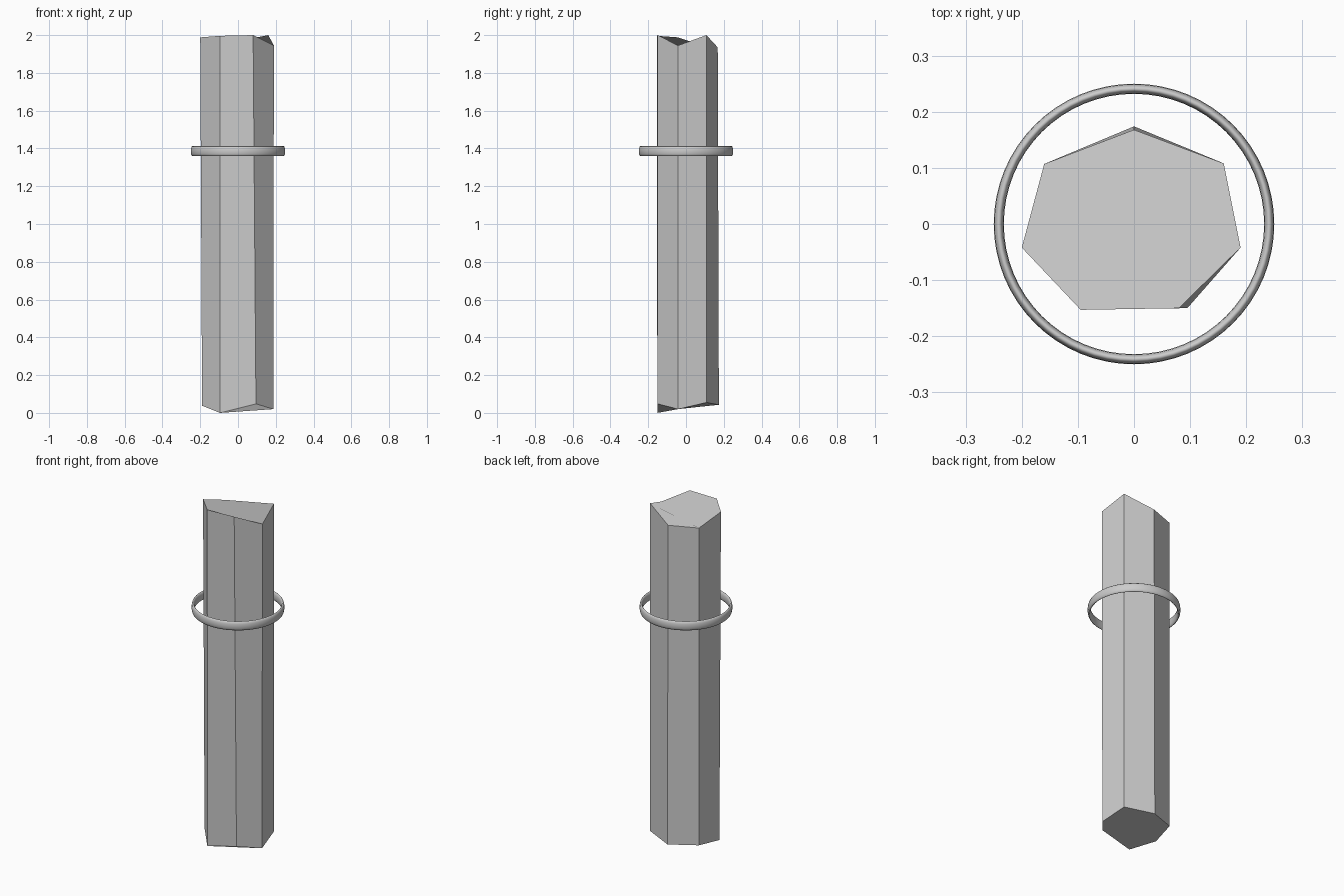
import bpy, bmesh, math

if "Cube" in bpy.data.objects:
    bpy.data.objects.remove(bpy.data.objects["Cube"])

# Seven-sided shaft with roughly cut, uneven ends
bottom = [(0, .174, .043), (-.16, .107, .055), (-.19, -.042, .038), (-.095, -.152, 0),
          (.095, -.15, .048), (.187, -.042, .02), (.16, .108, .055)]
top = [(0, .168, 1.935), (-.16, .107, 1.938), (-.2, -.042, 1.988), (-.095, -.153, 1.996),
       (.08, -.15, 2), (.19, -.042, 1.945), (.16, .108, 2)]

bm = bmesh.new()
lo = [bm.verts.new(p) for p in bottom]
hi = [bm.verts.new(p) for p in top]
n = len(lo)
for i in range(n):
    j = (i + 1) % n
    bm.faces.new((lo[i], lo[j], hi[j], hi[i]))
bm.faces.new(hi)
bm.faces.new(lo[::-1])
mesh = bpy.data.meshes.new("shaft")
bm.to_mesh(mesh)
bm.free()
bpy.context.collection.objects.link(bpy.data.objects.new("shaft", mesh))

# Thin smooth ring floating around the shaft, taller than it is thick
bpy.ops.mesh.primitive_torus_add(major_radius=.241, minor_radius=.009,
                                 major_segments=64, minor_segments=12,
                                 location=(0, 0, 1.386))
ring = bpy.context.object
ring.name = "ring"
ring.scale.z = 3
bpy.ops.object.transform_apply(location=False, rotation=False, scale=True)
bpy.ops.object.shade_smooth()
